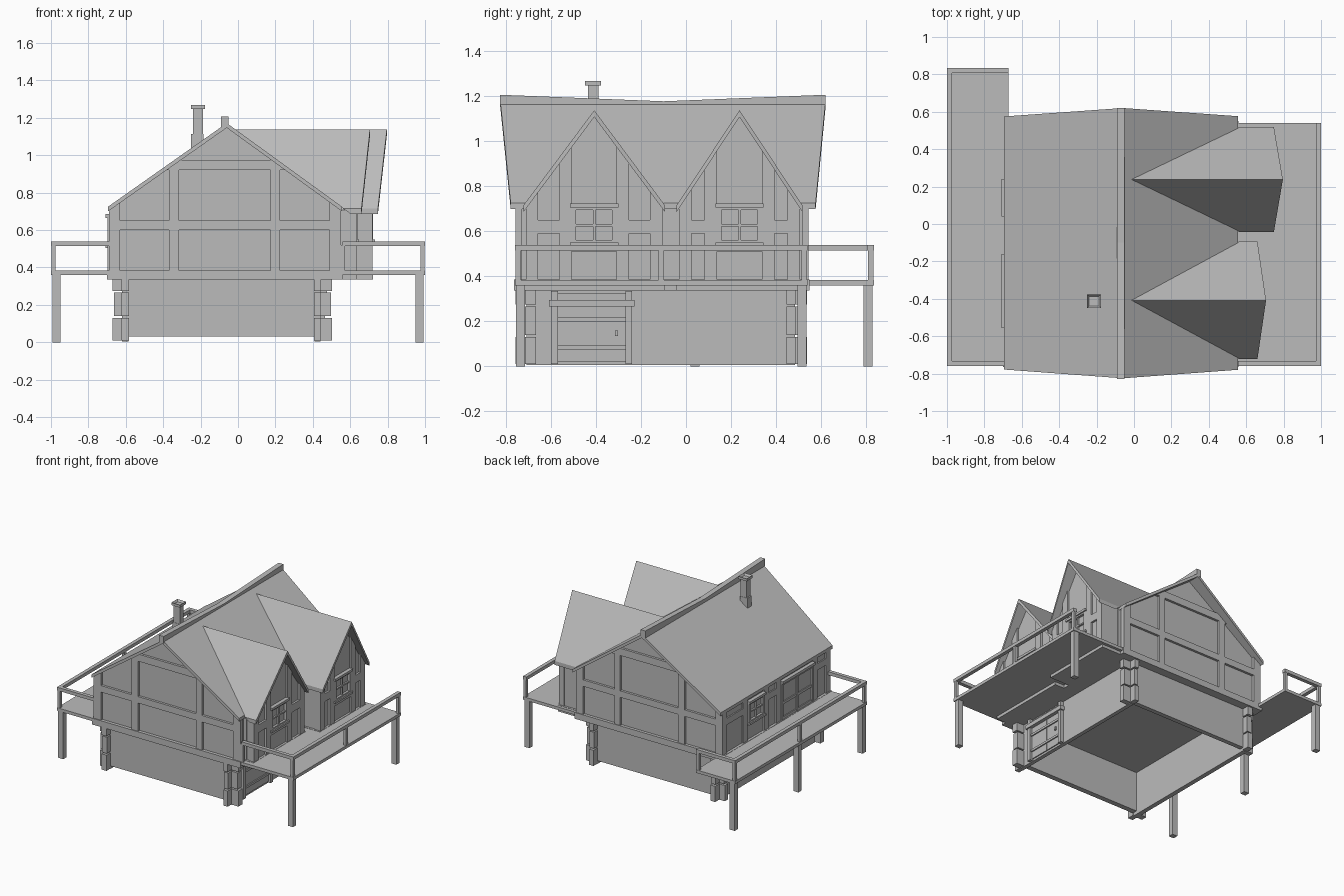
import bpy, bmesh

if "Cube" in bpy.data.objects:
    bpy.data.objects.remove(bpy.data.objects["Cube"])

grey = bpy.data.materials.new("plain_grey")
grey.diffuse_color = (0.5, 0.5, 0.5, 1)
grey.use_nodes = True
grey.node_tree.nodes["Principled BSDF"].inputs["Base Color"].default_value = grey.diffuse_color
parts = {}


def prism(name, pts, axis, a, b):
    """Extrude a 2D profile along an axis; a and b are ends, or functions of the point."""
    bm = parts.setdefault(name, bmesh.new()) if name not in parts else parts[name]

    def ring(t):
        out = []
        for u, v in pts:
            w = t(u, v) if callable(t) else t
            out.append(bm.verts.new({'x': (w, u, v), 'y': (u, w, v), 'z': (u, v, w)}[axis]))
        return out
    r0, r1 = ring(a), ring(b)
    n = len(pts)
    faces = [bm.faces.new(r0), bm.faces.new(r1)]
    for i in range(n):
        faces.append(bm.faces.new((r0[i], r0[(i + 1) % n], r1[(i + 1) % n], r1[i])))
    bmesh.ops.recalc_face_normals(bm, faces=faces)
    return faces


def box(name, x0, x1, y0, y1, z0, z1):
    return prism(name, [(x0, y0), (x1, y0), (x1, y1), (x0, y1)], 'z', z0, z1)


# --- Lower storey: open-bottomed log walls with crossing stubs at the corners
WX = [(-0.62, -0.585), (0.41, 0.44)]
WY = [(-0.71, -0.67), (0.45, 0.485)]
for x0, x1 in WX:
    box("base_wall", x0, x1, -0.71, 0.485, 0.005, 0.34)
for y0, y1 in WY:
    box("base_wall", -0.62, 0.44, y0, y1, 0.03, 0.34)
for k, (z0, z1) in enumerate([(0.01, 0.13), (0.14, 0.265), (0.275, 0.337)]):
    d = 0.006 * (k % 2)
    for y0, y1 in WY:
        box("log_end", -0.67 + d, -0.615, y0 - 0.003, y1 + 0.003, z0, z1)
        box("log_end", 0.435, 0.503 - d, y0 - 0.003, y1 + 0.003, z0, z1)
    for x0, x1 in WX:
        box("log_end", x0 - 0.003, x1 + 0.003, -0.758 + d, -0.705, z0, z1)
        box("log_end", x0 - 0.003, x1 + 0.003, 0.48, 0.537 - d, z0, z1)

# --- Lower door
box("lower_door", 0.435, 0.448, -0.57, -0.41, 0.02, 0.325)
box("lower_door", 0.435, 0.448, -0.408, -0.265, 0.02, 0.325)
for y in (-0.60, -0.27):
    box("lower_door_frame", 0.435, 0.465, y, y + 0.03, 0.01, 0.335)
box("lower_door_frame", 0.435, 0.475, -0.61, -0.23, 0.265, 0.295)
for z in (0.075, 0.2):
    box("lower_door_brace", 0.44, 0.457, -0.57, -0.265, z, z + 0.017)
box("lower_door_handle", 0.44, 0.46, -0.315, -0.302, 0.135, 0.16)

# --- Upper floor and main body
RX, EL, ER = -0.06, -0.695, 0.556        # ridge and eave x
ZR, ZE = 1.147, 0.70                     # underside heights


def roof_z(x):
    return ZR - (ZR - ZE) * ((RX - x) / (RX - EL) if x < RX else (x - RX) / (ER - RX))


def roof_x(z):
    t = (ZR - z) / (ZR - ZE)
    return RX - t * (RX - EL), RX + t * (ER - RX)


box("upper_floor", -0.70, 0.558, -0.765, 0.55, 0.337, 0.385)
prism("upper_body", [(-0.68, 0.36), (0.543, 0.36), (0.543, roof_z(0.543)), (RX, ZR), (-0.68, roof_z(-0.68))],
      'y', -0.74, 0.527)

# --- Half timbering on both gable ends
for a, b in ((-0.758, -0.73), (0.517, 0.545)):
    for x0, x1 in ((-0.687, -0.63), (-0.37, -0.315), (0.175, 0.225), (0.49, 0.55)):
        prism("gable_timber", [(x0, 0.38), (x1, 0.38), (x1, roof_z(x1)), (x0, roof_z(x0))], 'y', a, b)
    box("gable_timber", -0.687, 0.55, a, b, 0.6, 0.65)
    (l0, r0), (l1, r1) = roof_x(0.92), roof_x(0.975)
    prism("gable_timber", [(l0, 0.92), (r0, 0.92), (r1, 0.975), (l1, 0.975)], 'y', a, b)

# --- Main roof, with the ridge ends reaching out past the eave ends
for e in (EL, ER):
    def front(x, z): return -0.825 + 0.047 * abs(x - RX) / 0.635
    def back(x, z): return 0.62 - 0.045 * abs(x - RX) / 0.635
    prism("main_roof", [(e, ZE), (RX, ZR), (RX, ZR + 0.025), (e, ZE + 0.025)], 'y', front, back)
prism("ridge_beam", [(-0.828, 1.152), (-0.1, 1.152), (-0.1, 1.178), (-0.828, 1.207)], 'x', -0.09, -0.05)
prism("ridge_beam", [(-0.1, 1.152), (0.62, 1.152), (0.62, 1.207), (-0.1, 1.178)], 'x', -0.09, -0.05)


# --- Window facing along x: s is +1 for right, -1 for left
def window(name, x, s, y0, y1, z0, z1):
    def plate(a, b, c, d, depth):
        box(name, min(x - s * 0.01, x + s * depth), max(x - s * 0.01, x + s * depth), a, b, c, d)
    m, h, t = (y0 + y1) / 2, (z0 + z1) / 2, 0.011
    plate(y0, y0 + 2 * t, z0, z1, 0.018)
    plate(y1 - 2 * t, y1, z0, z1, 0.018)
    plate(y0 + t, y1 - t, z0, z0 + t, 0.018)
    plate(y0 + t, y1 - t, z1 - t, z1, 0.018)
    plate(m - t / 2, m + t / 2, z0, z1, 0.012)
    plate(y0, y1, h - t / 2, h + t / 2, 0.012)
    plate(y0 - 0.005, y1 + 0.005, z1, z1 + 0.018, 0.028)
    plate(y0 - 0.005, y1 + 0.005, z0 - 0.015, z0, 0.028)


# --- Dormers: centre y, roof half width, wall x, roof front x at eave and ridge
for c, hw, xw, xe, xr in ((-0.408, 0.315, 0.62, 0.66, 0.706), (0.238, 0.28, 0.705, 0.748, 0.796)):
    zt, zb, th = 1.138, 0.715, 0.03
    def tip(y, z): return xe + (xr - xe) * (1 - abs(y - c) / hw)
    def root(y, z): return RX + (ZR + 0.02 - z) / (ZR - ZE) * (ER - RX)
    def under(y): return zt - th - (zt - zb) * abs(y - c) / hw
    for s in (-1, 1):
        e = c + s * hw
        prism("dormer_roof", [(e, zb - th), (c, zt - th), (c, zt), (e, zb)], 'x', root, tip)
    w = hw - 0.017
    prism("dormer_body", [(c - w, 0.35), (c + w, 0.35), (c + w, under(c + w)), (c, zt - th), (c - w, under(c - w))],
          'x', 0.5, xw)
    box("dormer_floor", 0.5, xw + 0.017, c - hw, c + hw, 0.337, 0.385)
    # posts follow the dormer slope
    f, b = xw - 0.01, xw + 0.015
    o = w + 0.006
    posts = [(-o, -o + 0.055), (-0.155, -0.1), (0.1, 0.155), (o - 0.055, o)]
    for p, q in posts:
        p, q = c + p, c + q
        prism("dormer_timber", [(p, 0.38), (q, 0.38), (q, under(q)), (p, under(p))], 'x', f, b)
    for p, q in ((-o, -0.1), (0.1, o)):
        box("dormer_timber", f, b, c + p, c + q, 0.59, 0.65)
    box("dormer_timber", f, b, c - 0.1, c + 0.1, 0.51, 0.53)
    for s in (-1, 1):
        y = c + s * w
        box("dormer_timber", xw - 0.03, b, y - 0.006, y + 0.006, 0.38, 0.70)
        box("dormer_timber", 0.54, 0.57, y - 0.006, y + 0.006, 0.38, 0.70)
    window("dormer_window", xw, 1, c - 0.102, c + 0.102, 0.55, 0.705)

# --- Left wall: timbers, window and glazed double door
for y in (-0.758, -0.605, -0.16, -0.015, 0.24, 0.49):
    box("left_timber", -0.69, -0.67, y, y + 0.055, 0.38, 0.70)
for y0, y1 in ((-0.758, -0.55), (-0.16, 0.04), (0.24, 0.545)):
    box("left_timber", -0.69, -0.67, y0, y1, 0.6, 0.65)
window("left_window", -0.68, -1, 0.045, 0.235, 0.52, 0.665)
for y in (-0.55, -0.355):
    box("left_door", -0.686, -0.67, y + 0.005, y + 0.185, 0.385, 0.665)
    for z in (0.385, 0.5, 0.645):
        box("left_door_rail", -0.693, -0.67, y + 0.005, y + 0.185, z, z + 0.02)
for y in (-0.55, -0.365, -0.18):
    box("left_door_frame", -0.698, -0.67, y, y + 0.018, 0.385, 0.67)
box("left_door_frame", -0.708, -0.67, -0.555, -0.16, 0.665, 0.685)

# --- Decks, posts and railings on both sides
decks = [(-1, -0.67, 0.835, (-0.755, 0.02, 0.79)), (1, 0.5, 0.54, (-0.755, 0.495))]
for s, inner, y1, legs in decks:
    y0, t = -0.76, 0.028
    box("deck", *sorted((s, inner)), y0, y1, 0.36, 0.383)
    for y in legs:
        box("deck_post", *sorted((s * 0.95, s * 0.993)), y, y + 0.04, 0, 0.365)
    box("deck_rail", *sorted((s, s * 0.972)), y0, y1, 0.515, 0.54)
    box("deck_rail", *sorted((s, 0.56 if s > 0 else -0.69)), y0, y0 + t, 0.515, 0.54)
    mid = (y0 + y1) / 2
    for y in (y0, mid - t / 2, y1 - t):
        box("rail_post", *sorted((s * 0.998, s * 0.976)), y + 0.002, y + t - 0.002, 0.38, 0.52)
box("deck_rail", -1, -0.67, 0.807, 0.835, 0.515, 0.54)
box("rail_post", -0.695, -0.672, 0.81, 0.833, 0.38, 0.52)
box("rail_post", 0.55, 0.572, -0.758, -0.736, 0.38, 0.52)

# --- Chimney with hollow cap
box("chimney", -0.25, -0.185, -0.437, -0.386, 0.98, 1.115)
box("chimney", -0.24, -0.188, -0.435, -0.388, 1.0, 1.252)
cap = box("chimney_cap", -0.25, -0.177, -0.448, -0.377, 1.248, 1.268)
bm = parts["chimney_cap"]
bmesh.ops.inset_region(bm, faces=[cap[1]], thickness=0.014, depth=0)
bmesh.ops.translate(bm, verts=list(cap[1].verts), vec=(0, 0, -0.015))

# --- Turn every collected part into an object
for name, bm in parts.items():
    me = bpy.data.meshes.new(name)
    bm.to_mesh(me)
    bm.free()
    me.materials.append(grey)
    bpy.context.collection.objects.link(bpy.data.objects.new(name, me))
